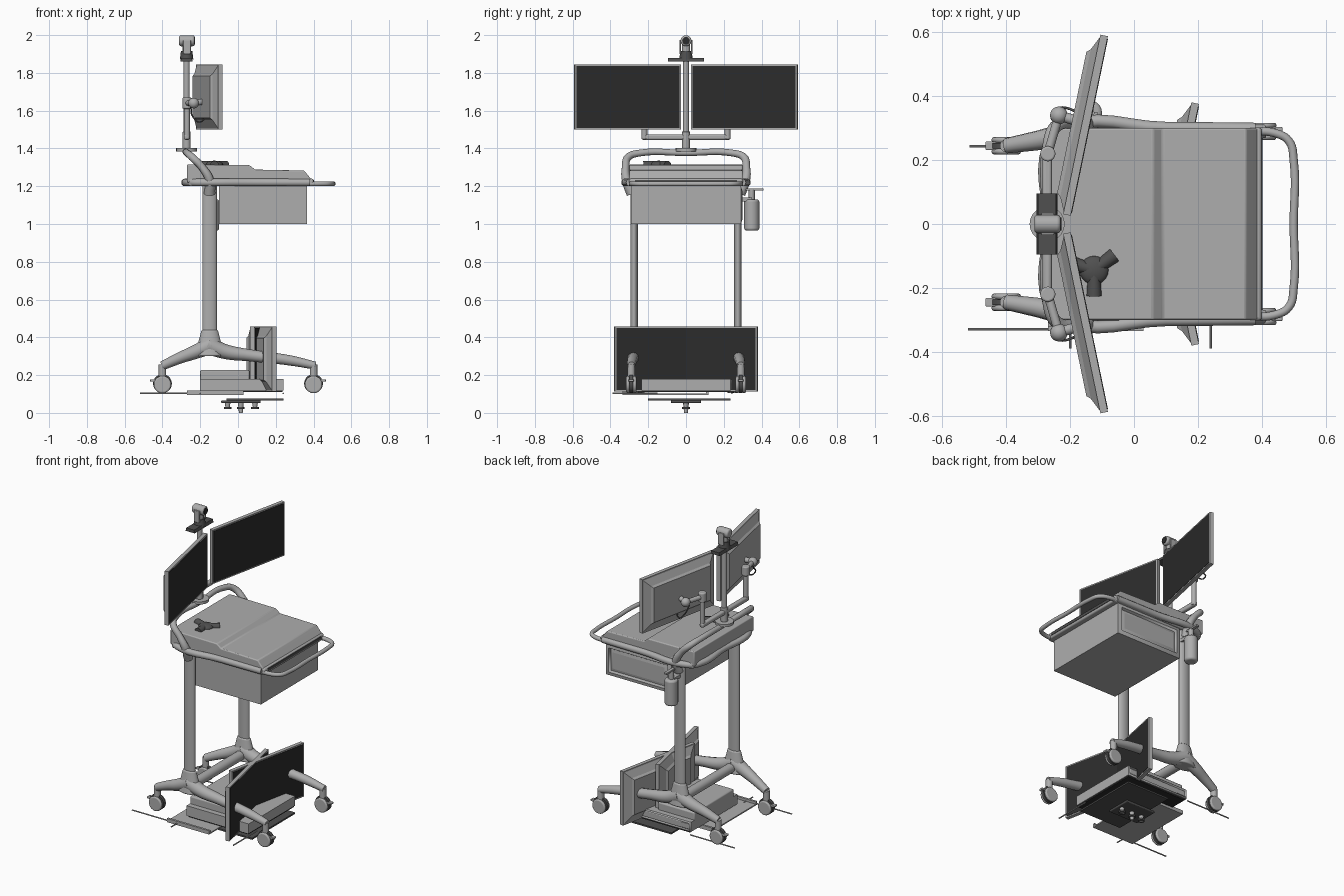
import bpy, bmesh, math
from mathutils import Matrix, Vector

if "Cube" in bpy.data.objects:
    bpy.data.objects.remove(bpy.data.objects["Cube"])


def material(name, v):
    m = bpy.data.materials.new(name)
    m.use_nodes = True
    m.diffuse_color = (v, v, v, 1)
    m.node_tree.nodes["Principled BSDF"].inputs["Base Color"].default_value = (v, v, v, 1)
    return m


GREY = material("cart grey", 0.42)
BLACK = material("screen black", 0.025)
DARK = material("dark plastic", 0.08)


def finish(name, bm, mat, bevel=0, smooth=True):
    bmesh.ops.recalc_face_normals(bm, faces=bm.faces)
    me = bpy.data.meshes.new(name)
    bm.to_mesh(me)
    bm.free()
    ob = bpy.data.objects.new(name, me)
    bpy.context.collection.objects.link(ob)
    me.materials.append(mat)
    if bevel:
        mod = ob.modifiers.new("bevel", "BEVEL")
        mod.width, mod.segments, mod.limit_method = bevel, 3, "ANGLE"
    if smooth:
        bpy.ops.object.select_all(action="DESELECT")
        ob.select_set(True)
        bpy.context.view_layer.objects.active = ob
        bpy.ops.object.shade_smooth_by_angle(angle=math.radians(35))
    return ob


def box(name, x, y, z, mat=GREY, bevel=0):
    bm = bmesh.new()
    size = [b - a for a, b in (x, y, z)]
    mid = [(a + b) / 2 for a, b in (x, y, z)]
    bmesh.ops.create_cube(bm, size=1, matrix=Matrix.Translation(mid) @ Matrix.Diagonal((*size, 1)))
    return finish(name, bm, mat, bevel)


def rod(name, a, b, r, r2=None, mat=GREY, bevel=0, sides=20):
    a, b = Vector(a), Vector(b)
    d = b - a
    bm = bmesh.new()
    mtx = Matrix.Translation((a + b) / 2) @ d.to_track_quat("Z", "Y").to_matrix().to_4x4()
    bmesh.ops.create_cone(bm, cap_ends=True, segments=sides, radius1=r,
                          radius2=r if r2 is None else r2, depth=d.length, matrix=mtx)
    return finish(name, bm, mat, bevel)


def ball(name, c, r, mat=GREY, scale=(1, 1, 1)):
    bm = bmesh.new()
    bmesh.ops.create_uvsphere(bm, u_segments=20, v_segments=12, radius=r,
                              matrix=Matrix.Translation(c) @ Matrix.Diagonal((*scale, 1)))
    return finish(name, bm, mat)


def tube(name, pts, r, radii=None, mat=GREY):
    """Smooth tube through points, with optional radius factors."""
    cu = bpy.data.curves.new(name, "CURVE")
    cu.dimensions, cu.bevel_depth, cu.bevel_resolution = "3D", r, 4
    cu.resolution_u, cu.use_fill_caps = 6, True
    sp = cu.splines.new("BEZIER")
    sp.bezier_points.add(len(pts) - 1)
    for i, (bp, p) in enumerate(zip(sp.bezier_points, pts)):
        bp.co = p
        bp.handle_left_type = bp.handle_right_type = "AUTO"
        bp.radius = radii[i] if radii else 1
    cu.materials.append(mat)
    ob = bpy.data.objects.new(name, cu)
    bpy.context.collection.objects.link(ob)
    return ob


def extrude_profile(name, pts, y0, y1, mat=GREY, bevel=0):
    """Extrude an x-z outline along y."""
    bm = bmesh.new()
    f = bm.faces.new([bm.verts.new((x, y0, z)) for x, z in pts])
    new = bmesh.ops.extrude_face_region(bm, geom=[f])["geom"]
    bmesh.ops.translate(bm, vec=(0, y1 - y0, 0), verts=[v for v in new if isinstance(v, bmesh.types.BMVert)])
    return finish(name, bm, mat, bevel)


def drawer(name, x, y, z):
    """Box with a stepped, recessed panel on its +y side."""
    ob = box(name, x, y, z)
    bm = bmesh.new()
    bm.from_mesh(ob.data)
    face = max(bm.faces, key=lambda f: f.normal.y)
    h = z[1] - z[0]
    for t, d in ((0.16, 0.008), (0.06, -0.014), (0.12, 0.006)):
        bmesh.ops.inset_region(bm, faces=[face], thickness=t * h, depth=d)
    bm.to_mesh(ob.data)
    bm.free()


def monitor(name, x, y, z, s):
    """Wide screen turned inward, with a stepped, tapering back."""
    w, h = 0.574, 0.345
    place = Matrix.Translation((x, y, z)) @ Matrix.Rotation(-s * math.radians(11.7), 4, "Z")
    bm = bmesh.new()
    bmesh.ops.create_cube(bm, size=1, matrix=Matrix.Translation((-0.012, 0, 0)) @ Matrix.Diagonal((0.024, w, h, 1)))
    back = min(bm.faces, key=lambda f: f.normal.x)
    for t, d in ((0.012, 0.0), (0.06, 0.02), (0.015, 0.012)):
        bmesh.ops.inset_region(bm, faces=[back], thickness=t, depth=d)
    finish(name, bm, GREY, smooth=False).matrix_world = place
    scr = box(name + "_screen", (-0.002, 0.002), (0.008 - w / 2, w / 2 - 0.008), (0.008 - h / 2, h / 2 - 0.008), BLACK)
    scr.matrix_world = place


# Base: columns, flared hubs, legs and casters on both sides
for s, side in ((1, "back"), (-1, "front")):
    y = s * 0.275
    col = rod(side + "_column", (0, 0, 0.38), (0, 0, 1.22), 0.02, sides=32)
    col.data.transform(Matrix.Translation((-0.15, y, 0)) @ Matrix.Diagonal((1.9, 1, 1, 1)))
    hub = rod(side + "_hub", (0, 0, 0.3), (0, 0, 0.44), 0.048, 0.026, bevel=0.008, sides=32)
    hub.data.transform(Matrix.Translation((-0.15, y, 0)) @ Matrix.Diagonal((1.65, 1, 1, 1)))
    tube(side + "_long_leg", [(-0.16, y, 0.36), (-0.07, y, 0.325), (0.06, y, 0.305), (0.28, s * 0.285, 0.277),
                              (0.41, s * 0.29, 0.25)], 0.03, [1.6, 1.3, 1.05, 0.9, 0.7])
    tube(side + "_short_leg", [(-0.14, y, 0.36), (-0.22, y, 0.325), (-0.31, s * 0.26, 0.29),
                               (-0.4, s * 0.245, 0.25)], 0.03, [1.6, 1.25, 1.0, 0.8])
    for x, cy, end in ((0.4, s * 0.29, "left"), (-0.4, s * 0.245, "right")):
        n = f"{side}_{end}_caster"
        out = 1 if x > 0 else -1
        rod(n + "_stem", (x, cy, 0.19), (x, cy, 0.255), 0.02)
        for k in (-1, 1):
            rod(n + f"_wheel_{k + 1}", (x, cy + k * 0.009, 0.15), (x, cy + k * 0.027, 0.15), 0.046, bevel=0.008)
        rod(n + "_hood", (x, cy - 0.009, 0.155), (x, cy + 0.009, 0.155), 0.05, mat=DARK)
        box(n + "_brake", (min(x, x + out * 0.065), max(x, x + out * 0.065)), (cy - 0.014, cy + 0.014),
            (0.165, 0.178), GREY, 0.004)
rod("base_crossbar", (-0.15, -0.27, 0.335), (-0.15, 0.27, 0.335), 0.03)

# Worktop with raised rear step, front lip, side rim and drawer
extrude_profile("worktop", [(-0.27, 1.22), (-0.27, 1.315), (0.06, 1.312), (0.09, 1.288), (0.35, 1.283),
                            (0.385, 1.24), (0.4, 1.22)], -0.3, 0.3, bevel=0.006)
box("worktop_tray", (-0.26, 0.4), (-0.302, 0.302), (1.2, 1.24), bevel=0.01)
box("front_slot", (0.39, 0.403), (-0.27, 0.27), (1.215, 1.233), DARK)
tube("side_rim", [(0.38, -0.297, 1.22), (0.1, -0.3, 1.22), (-0.22, -0.3, 1.22), (-0.265, -0.25, 1.22), (-0.265, 0, 1.22),
                  (-0.265, 0.25, 1.22), (-0.22, 0.3, 1.22), (0.1, 0.3, 1.22), (0.38, 0.297, 1.22)], 0.02)
tube("push_handle", [(0.36, -0.29, 1.213), (0.44, -0.285, 1.213), (0.485, -0.26, 1.213), (0.5, -0.2, 1.213), (0.5, 0, 1.213),
                     (0.5, 0.2, 1.213), (0.485, 0.26, 1.213), (0.44, 0.285, 1.213), (0.36, 0.29, 1.213)], 0.013)
drawer("drawer_box", (-0.1, 0.365), (-0.29, 0.29), (1.0, 1.2))

# Raised rear rail
half = [(-0.15, 0.285, 1.16), (-0.15, 0.315, 1.23), (-0.19, 0.32, 1.3), (-0.245, 0.305, 1.355), (-0.268, 0.25, 1.375)]
tube("rear_rail", [(x, -y, z) for x, y, z in half] + [(-0.27, 0, 1.376)] + half[::-1], 0.02,
     [1.5, 1.2, 1, 1, 0.9, 0.8, 0.9, 1, 1, 1.2, 1.5])

# Mast, crossbar and arms carrying the two screens
rod("mast", (-0.272, 0, 1.38), (-0.272, 0, 1.9), 0.016)
rod("mast_flange", (-0.272, 0, 1.385), (-0.272, 0, 1.402), 0.055)
rod("mast_collar", (-0.272, 0, 1.4), (-0.272, 0, 1.49), 0.021, bevel=0.004)
box("screen_crossbar", (-0.287, -0.257), (-0.235, 0.235), (1.445, 1.475), bevel=0.01)
for s, side in ((1, "back"), (-1, "front")):
    rod(side + "_arm_post", (-0.27, s * 0.22, 1.45), (-0.27, s * 0.22, 1.66), 0.015)
    rod(side + "_arm_joint", (-0.27, s * 0.22, 1.61), (-0.27, s * 0.22, 1.67), 0.024, bevel=0.006)
    rod(side + "_arm_link", (-0.27, s * 0.22, 1.64), (-0.235, s * 0.34, 1.64), 0.014)
    ball(side + "_arm_ball", (-0.235, s * 0.34, 1.64), 0.028)
    rod(side + "_arm_tilt", (-0.235, s * 0.34, 1.64), (-0.17, s * 0.32, 1.65), 0.016)
    tube(side + "_cable", [(-0.17, s * 0.33, 1.6), (-0.2, s * 0.36, 1.54), (-0.24, s * 0.36, 1.57),
                           (-0.25, s * 0.32, 1.62)], 0.004, mat=DARK)
    monitor(side + "_screen_panel", -0.14, s * 0.307, 1.6725, s)
    monitor(side + "_lower_screen_panel", 0.145, s * 0.095, 0.285, s)

# Camera on a dark flared bracket
bracket = extrude_profile("camera_bracket", [(-0.305, 1.86), (-0.24, 1.86), (-0.245, 1.88), (-0.3, 1.88)], -0.095, 0.095, DARK)
rod("bracket_neck", (-0.272, 0, 1.87), (-0.272, 0, 1.915), 0.036, 0.03, mat=DARK)
for s in (-1, 1):
    box(f"camera_yoke_{s + 1}", (-0.29, -0.25), (s * 0.031 - 0.004, s * 0.031 + 0.004), (1.9, 1.975), bevel=0.003)
rod("camera_neck", (-0.272, 0, 1.9), (-0.272, 0, 1.95), 0.022)
rod("camera_head", (-0.312, 0, 1.97), (-0.23, 0, 1.97), 0.029, bevel=0.01)
rod("camera_lens", (-0.231, 0, 1.97), (-0.227, 0, 1.97), 0.02, mat=BLACK)

# Three-armed speaker phone on the worktop
ball("phone_body", (-0.125, -0.145, 1.315), 0.045, DARK, (1, 1, 0.45))
for i, (x, y) in enumerate(((-0.062, -0.098), (-0.125, -0.225), (-0.205, -0.12))):
    tube(f"phone_arm_{i}", [(-0.125, -0.145, 1.316), (x, y, 1.31)], 0.018, [1, 1.35], DARK)

# Hand gel bottle with pump
rod("gel_bottle", (-0.14, 0.348, 0.965), (-0.14, 0.348, 1.13), 0.04, bevel=0.012)
rod("gel_neck", (-0.14, 0.348, 1.13), (-0.14, 0.348, 1.18), 0.016)
box("gel_nozzle", (-0.15, -0.13), (0.3, 0.41), (1.178, 1.188))
box("gel_bracket", (-0.165, -0.115), (0.28, 0.35), (1.12, 1.14))

# Lower storage: equipment box, sliding tray and thin rods
drawer("lower_box", (-0.2, 0.24), (-0.235, 0.235), (0.118, 0.18))
box("lower_box_rear", (-0.2, 0.06), (-0.2, 0.2), (0.17, 0.228), bevel=0.008)
box("lower_box_underside", (-0.19, 0.235), (-0.23, 0.23), (0.11, 0.119), BLACK)
box("lower_box_foot", (-0.06, 0.24), (-0.2, 0.235), (0.065, 0.075), DARK)
box("lower_tray", (-0.27, 0.03), (-0.335, 0.12), (0.094, 0.102))
for i, y in enumerate((-0.328, 0.113)):
    box(f"lower_tray_edge_{i}", (-0.27, 0.03), (y - 0.007, y + 0.007), (0.094, 0.118))
for i, (a, b) in enumerate((((-0.52, -0.33), (-0.25, -0.33)), ((-0.515, 0.243), (-0.2, 0.243)),
                            ((0.24, -0.39), (0.24, -0.15)), ((-0.2, -0.39), (-0.2, -0.3)))):
    rod(f"thin_rod_{i}", (*a, 0.103), (*b, 0.103), 0.004, sides=8)

# Small clamp assembly below the box
box("clamp_plate", (-0.09, 0.12), (-0.08, 0.08), (0.052, 0.066), DARK, 0.005)
for i, x in enumerate((-0.055, 0.015, 0.09)):
    rod(f"clamp_pin_{i}", (x, 0, 0.02 if i != 1 else 0), (x, 0, 0.06), 0.01, 0.016)
    rod(f"clamp_knob_{i}", (x, 0, 0.02), (x, 0, 0.032), 0.02, mat=DARK)
